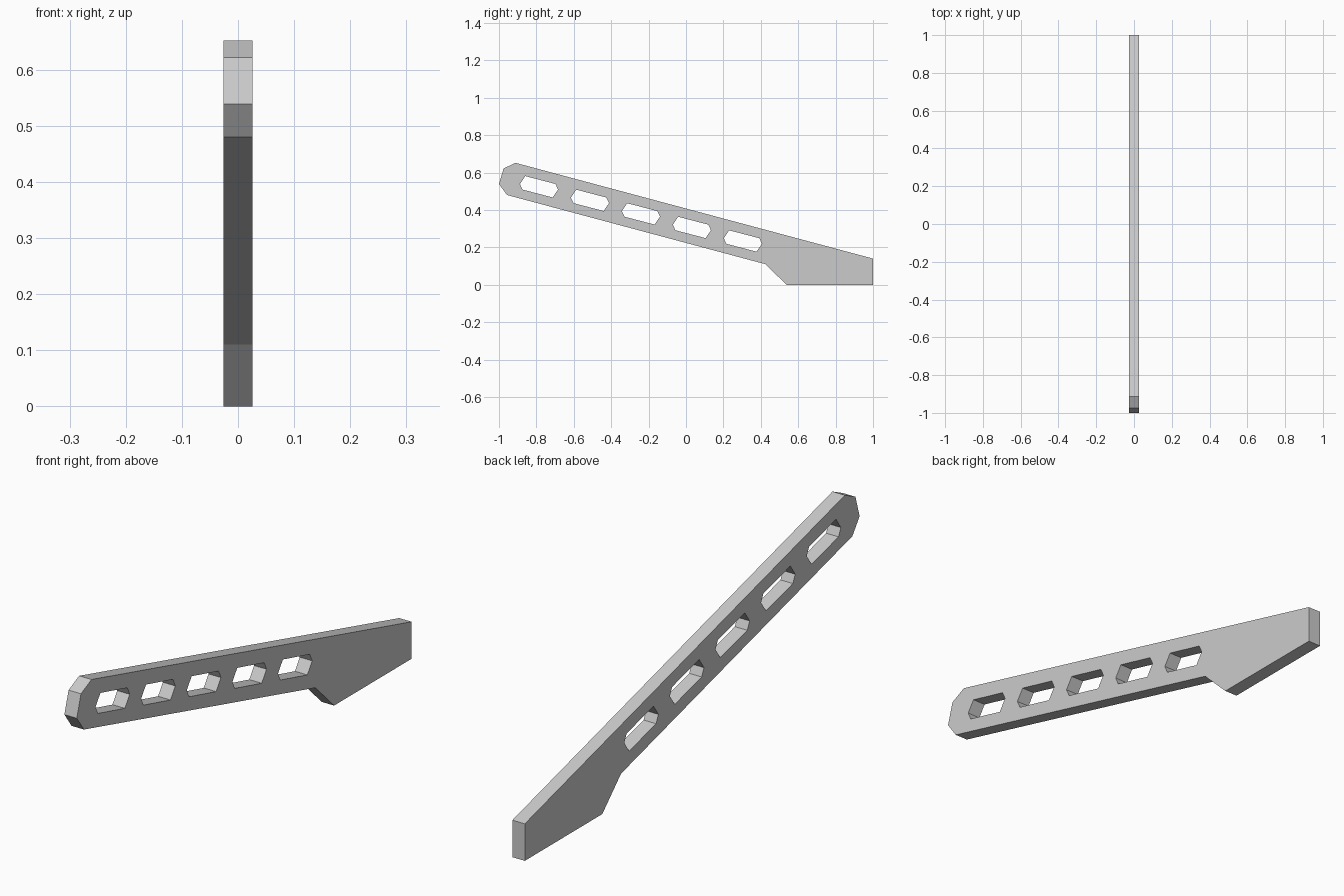
import bpy, bmesh
from mathutils import Vector

cube = bpy.data.objects.get("Cube")
if cube:
    bpy.data.objects.remove(cube, do_unlink=True)

HALF_WIDTH = 0.026

# Side profile (y, z): chamfered raised tip, long sloping bar, flat-bottomed foot
outline = [(-0.912, 0.652), (-0.975, 0.622), (-1, 0.539), (-0.957, 0.48),
           (0.425, 0.11), (0.537, 0), (1, 0), (1, 0.14)]

# Six-sided slot, point-symmetric about its centre
half_slot = [Vector((-0.102, 0.015)), Vector((-0.073, 0.057)), Vector((0.088, 0.015))]
slot = half_slot + [-p for p in half_slot]
first_slot, slot_step = Vector((-0.786, 0.524)), Vector((0.2725, -0.0725))

bm = bmesh.new()


def add_loop(points):
    verts = [bm.verts.new((-HALF_WIDTH, y, z)) for y, z in points]
    for a, b in zip(verts, verts[1:] + verts[:1]):
        bm.edges.new((a, b))


# Fill the profile around the slots
add_loop(outline)
for i in range(5):
    add_loop([first_slot + slot_step * i + p for p in slot])
bmesh.ops.triangle_fill(bm, edges=bm.edges[:], use_beauty=True, use_dissolve=False)

# Thicken into a plate
sheet = bmesh.ops.extrude_face_region(bm, geom=bm.faces[:], use_keep_orig=True)
moved = [g for g in sheet["geom"] if isinstance(g, bmesh.types.BMVert)]
bmesh.ops.translate(bm, verts=moved, vec=(2 * HALF_WIDTH, 0, 0))
bmesh.ops.recalc_face_normals(bm, faces=bm.faces[:])

mesh = bpy.data.meshes.new("slotted_arm")
bm.to_mesh(mesh)
bm.free()
arm = bpy.data.objects.new("slotted_arm", mesh)
bpy.context.collection.objects.link(arm)

# Plain grey
grey = bpy.data.materials.new("light_grey")
grey.use_nodes = True
colour = (0.6, 0.6, 0.6, 1)
grey.diffuse_color = colour
grey.node_tree.nodes["Principled BSDF"].inputs["Base Color"].default_value = colour
mesh.materials.append(grey)
